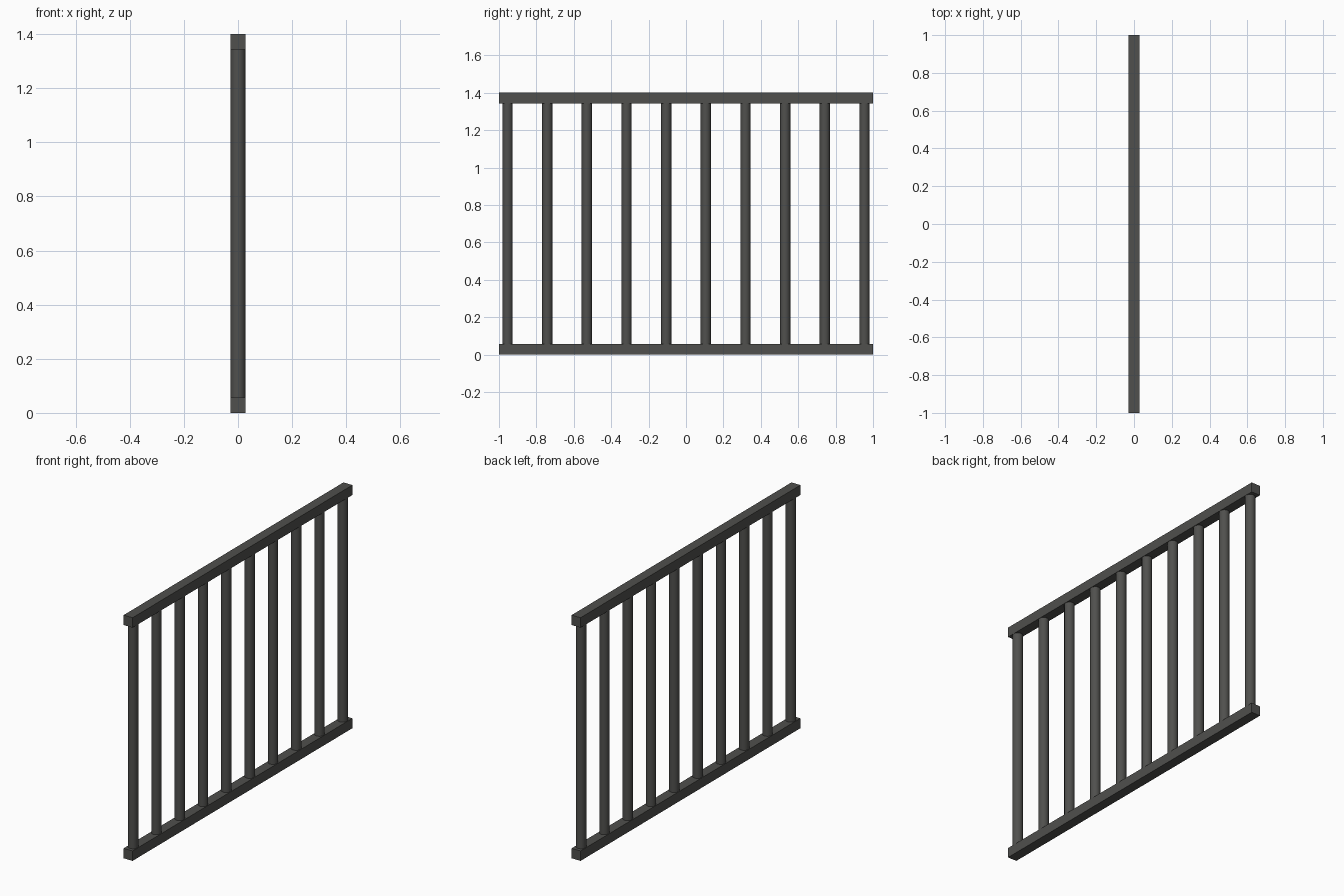
import bpy
import math

if "Cube" in bpy.data.objects:
    bpy.data.objects.remove(bpy.data.objects["Cube"])

LENGTH, HEIGHT, RAIL = 2.0, 1.4, 0.057
BARS, BAR_RADIUS, END_BAR_Y = 10, 0.0275, 0.954

metal = bpy.data.materials.new("dark_metal")
metal.diffuse_color = (0.08, 0.08, 0.075, 1)
metal.use_nodes = True
metal.node_tree.nodes["Principled BSDF"].inputs["Base Color"].default_value = metal.diffuse_color


def rail(name, z):
    bpy.ops.mesh.primitive_cube_add(size=1, location=(0, 0, z))
    ob = bpy.context.object
    ob.name = name
    ob.scale = (RAIL, LENGTH, RAIL)
    bpy.ops.object.transform_apply(location=False, rotation=False, scale=True)
    ob.data.materials.append(metal)


def bar(name, y):
    bpy.ops.mesh.primitive_cylinder_add(
        vertices=16, radius=BAR_RADIUS, depth=HEIGHT - 2 * RAIL,
        location=(0, y, HEIGHT / 2))
    ob = bpy.context.object
    ob.name = name
    bpy.ops.object.shade_smooth_by_angle(angle=math.radians(40))
    ob.data.materials.append(metal)


# Square rails along the bottom and top
rail("bottom_rail", RAIL / 2)
rail("top_rail", HEIGHT - RAIL / 2)

# Evenly spaced round upright bars
for i in range(BARS):
    bar(f"upright_bar_{i + 1}", -END_BAR_Y + i * 2 * END_BAR_Y / (BARS - 1))
